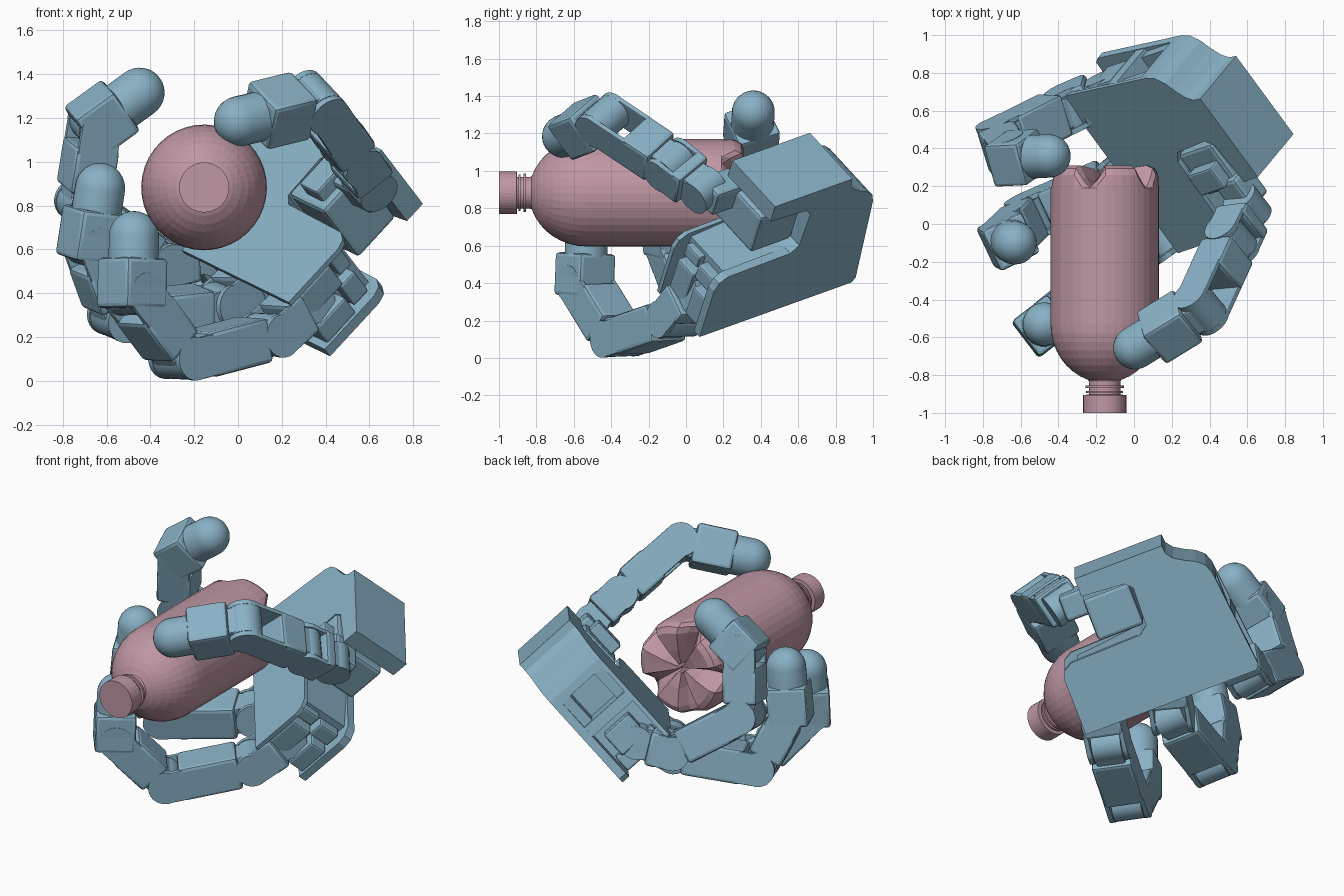
import bpy, bmesh, math
from mathutils import Vector, Matrix

if "Cube" in bpy.data.objects:
    bpy.data.objects.remove(bpy.data.objects["Cube"])


def material(name, col):
    m = bpy.data.materials.new(name)
    m.diffuse_color = (*col, 1)
    m.use_nodes = True
    m.node_tree.nodes["Principled BSDF"].inputs["Base Color"].default_value = m.diffuse_color
    return m


BLUE = material("hand_blue", (0.25, 0.44, 0.56))
PINK = material("bottle_pink", (0.52, 0.31, 0.37))


def finish(name, bm, mat, frame=None, smooth=False):
    bmesh.ops.recalc_face_normals(bm, faces=bm.faces)
    me = bpy.data.meshes.new(name)
    bm.to_mesh(me)
    bm.free()
    ob = bpy.data.objects.new(name, me)
    bpy.context.collection.objects.link(ob)
    me.materials.append(mat)
    if frame:
        ob.matrix_world = frame
    if smooth:
        bpy.context.view_layer.objects.active = ob
        ob.select_set(True)
        bpy.ops.object.shade_smooth_by_angle(angle=math.radians(20))
        ob.select_set(False)
    return ob


def box(bm, x, y, z, bev=0.012):
    """Bevelled box from three (low, high) ranges."""
    mid = Vector([(a + b) / 2 for a, b in (x, y, z)])
    size = Vector([b - a for a, b in (x, y, z)])
    m = Matrix.Translation(mid) @ Matrix.Diagonal((*size, 1))
    vs = bmesh.ops.create_cube(bm, size=1, matrix=m)["verts"]
    if bev:
        es = list({e for v in vs for e in v.link_edges})
        bmesh.ops.bevel(bm, geom=es, offset=bev, segments=2, profile=0.5, affect='EDGES')


def hub(bm, x, y0, y1, r):
    """Cylinder across a joint, axis along local y."""
    m = Matrix.Translation((x, (y0 + y1) / 2, 0)) @ Matrix.Rotation(math.pi / 2, 4, 'X')
    bmesh.ops.create_cone(bm, cap_ends=True, segments=24, radius1=r, radius2=r,
                          depth=y1 - y0, matrix=m)


def prism(bm, pts, z0, z1):
    low = [bm.verts.new((*p, z0)) for p in pts]
    top = [bm.verts.new((*p, z1)) for p in pts]
    bm.faces.new(low)
    bm.faces.new(top)
    for i in range(len(pts)):
        bm.faces.new((low[i - 1], low[i], top[i], top[i - 1]))


def frame(o, x, y, z):
    m = Matrix((x, y, z)).transposed().to_4x4()
    m.translation = o
    return m


def lathe(bm, prof, n=40, phase=math.radians(35), notch=0.0, cx=-0.155, cz=0.883):
    """Turn (radius, y) points about the bottle axis; notch cuts five base grooves."""
    rings = []
    for r, y in prof:
        ring = []
        for k in range(n):
            t = phase + k * math.tau / n
            d = min(k % 8, 8 - k % 8)
            yy = y
            if notch and y > 0.19:
                yy = max(0.19, y - notch * max(0, 1 - d / 2))
            ring.append(bm.verts.new((cx + r * math.cos(t), yy, cz + r * math.sin(t))))
        rings.append(ring)
    for a, b in zip(rings, rings[1:]):
        for k in range(n):
            bm.faces.new((a[k], a[(k + 1) % n], b[(k + 1) % n], b[k]))
    bm.faces.new(rings[0])
    bm.faces.new(rings[-1])


# Bottle: grooved base, straight body, domed shoulder, neck with rings
R = 0.287
prof = [(0.03, 0.27), (0.12, 0.295), (0.23, 0.31), (0.265, 0.295), (0.283, 0.26), (R, 0.19)]
prof += [(R, y) for y in (0.05, -0.15, -0.35)]
prof += [(R * math.cos(a), -0.53 - 0.31 * math.sin(a))
         for a in [math.radians(d) for d in range(0, 73, 9)]]
prof += [(0.083, -0.835), (0.083, -0.855), (0.102, -0.855), (0.102, -0.868), (0.083, -0.868),
         (0.083, -0.885), (0.098, -0.885), (0.098, -0.895), (0.083, -0.895), (0.083, -0.91)]
bm = bmesh.new()
lathe(bm, prof, notch=0.12)
finish("bottle", bm, PINK)
bm = bmesh.new()
lathe(bm, [(0.08, -0.903), (0.114, -0.905), (0.114, -1.0)])
finish("bottle_cap", bm, PINK)

# Palm frame: x toward the fingers, y toward the thumb side, z toward the bottle
N = Vector((-0.49, -0.59, 0.64)).normalized()
F = Vector((-0.66, -0.23, -0.71))
F = (F - N * F.dot(N)).normalized()
S = N.cross(F)
PALM = frame(Vector((0.54, 0.89, 0.957)), F, S, N)
T = 0.385

curve = [(0, 0), (0.05, -0.005), (0.09, -0.035), (0.125, -0.09), (0.155, -0.15),
         (0.195, -0.195), (0.25, -0.215)]
slot = [(0.44, 0.3), (0.40, 0.25), (0.17, 0.24), (0.13, 0.28), (0.11, 0.535), (0, 0.535)]
plate = curve + [(0.84, -0.27), (0.87, -0.25), (0.87, 0.8), (0.53, 0.8), (0.48, 0.78),
                 (0.45, 0.73)] + slot
core = curve + [(0.3, -0.22), (0.3, -0.06), (0.49, -0.06), (0.49, -0.235), (0.56, -0.24),
                (0.56, -0.13), (0.8, -0.14), (0.8, 0.7), (0.48, 0.7)] + slot
for name, shape, z0, z1 in (("palm_back_plate", plate, 0, 0.05), ("palm_core", core, 0.05, 0.36),
                            ("palm_front_plate", plate, 0.36, T)):
    bm = bmesh.new()
    prism(bm, shape, z0, z1)
    finish(name, bm, BLUE, PALM)

# Walls framing the side pocket, and motor blocks on both sides of the palm
bm = bmesh.new()
for z0, z1 in ((0.04, 0.11), (0.3, 0.37)):
    box(bm, (0.29, 0.5), (-0.215, -0.05), (z0, z1), 0)
for x0, x1, y1, z0, z1 in ((0.52, 0.62, 0.76, 0.06, 0.2), (0.64, 0.84, 0.79, 0.05, 0.16),
                           (0.6, 0.84, 0.77, 0.2, 0.34), (0.5, 0.58, 0.74, 0.22, 0.34)):
    box(bm, (x0, x1), (0.66, y1), (z0, z1))
box(bm, (0.6, 0.76), (-0.23, -0.1), (0.1, 0.29))
box(bm, (0.74, 0.85), (-0.2, -0.1), (0.06, 0.34))
finish("palm_motors", bm, BLUE, PALM)

# Thumb mount in the palm slot
bm = bmesh.new()
box(bm, (0.14, 0.40), (0.26, 0.54), (0.06, 0.40), 0.02)
box(bm, (0.17, 0.36), (0.36, 0.50), (0.36, 0.47))
box(bm, (0.11, 0.27), (0.48, 0.68), (0.28, 0.44), 0.02)
finish("thumb_mount", bm, BLUE, PALM)


def link_frame(a, b, axis):
    x = (b - a).normalized()
    y = (axis - x * axis.dot(x)).normalized()
    return frame(a, x, y, x.cross(y)), (b - a).length


def link(name, a, b, axis, w=0.118, gap=0.09):
    """Finger segment: knuckle, boxed motor body, fork around the next joint."""
    m, L = link_frame(a, b, axis)
    bm = bmesh.new()
    hub(bm, 0, -w + 0.032, w - 0.032, 0.098)
    box(bm, (0, 0.12), (-w + 0.034, w - 0.034), (-0.085, 0.09))
    x1 = max(L - gap, 0.15)
    box(bm, (0.075, x1), (-w, w), (-0.1, 0.108), 0.02)
    for s in (-1, 1):
        lo, hi = sorted((s * (w - 0.028), s * w))
        hub(bm, L, lo, hi, 0.1)
        box(bm, (x1 - 0.03, L), (lo, hi), (-0.09, 0.1), 0.006)
    finish(name, bm, BLUE, m, True)


def fingertip(name, a, c, axis, r=0.115):
    """Last segment: square housing on the joint and a round-ended pad."""
    m, L = link_frame(a, c, axis)
    bm = bmesh.new()
    x1 = L - 0.1
    x0 = -0.07 if L < 0.35 else 0.08
    hub(bm, 0, -0.09, 0.09, 0.1)
    box(bm, (0, 0.12), (-0.085, 0.085), (-0.085, 0.09))
    box(bm, (x0, x1), (-0.12, 0.12), (-0.113, 0.122), 0.02)
    rings = [(x1 - 0.02, r)] + [(L + r * math.sin(t), r * math.cos(t))
                                for t in [i * math.pi / 16 for i in range(8)]]
    prev = None
    for x, q in rings:
        ring = [bm.verts.new((x, q * math.cos(k * math.tau / 24), q * math.sin(k * math.tau / 24)))
                for k in range(24)]
        if prev:
            for k in range(24):
                bm.faces.new((prev[k], prev[(k + 1) % 24], ring[(k + 1) % 24], ring[k]))
        prev = ring
    pole = bm.verts.new((L + r, 0, 0))
    for k in range(24):
        bm.faces.new((prev[k], prev[(k + 1) % 24], pole))
    finish(name, bm, BLUE, m, True)


# Three fingers: palm offset, then knuckle, two joints and tip centre
fingers = {
    "near_finger": (0.675, (0.14, -0.06, 0.21), (-0.26, -0.36, 0.105), (-0.48, -0.54, 0.4), (-0.475, -0.53, 0.66)),
    "middle_finger": (0.265, (-0.08, 0.25, 0.34), (-0.55, 0.04, 0.29), (-0.67, -0.08, 0.62), (-0.63, -0.1, 0.88)),
    "far_finger": (-0.145, (-0.35, 0.61, 0.55), (-0.71, 0.43, 0.8), (-0.65, 0.35, 1.17), (-0.45, 0.36, 1.315)),
}
for name, (s, *pts) in fingers.items():
    k, j1, j2, tip = [Vector(p) for p in pts]
    axis = (j1 - k).cross(j2 - j1).normalized()
    link(name + "_base", PALM @ Vector((0.76, s, 0.22)), k, axis)
    link(name + "_lower", k, j1, axis)
    link(name + "_upper", j1, j2, axis)
    fingertip(name + "_tip", j2, tip, axis)

# Thumb
a, j1, j2, tip = [Vector(p) for p in ((0.60, 0.09, 0.9), (0.52, -0.08, 1.03),
                                      (0.355, -0.44, 1.27), (0.005, -0.655, 1.185))]
axis = (j2 - a).cross(tip - j2).normalized()
link("thumb_base", a, j1, axis)
link("thumb_lower", j1, j2, axis, gap=0.2)
fingertip("thumb_tip", j2, tip, axis)
